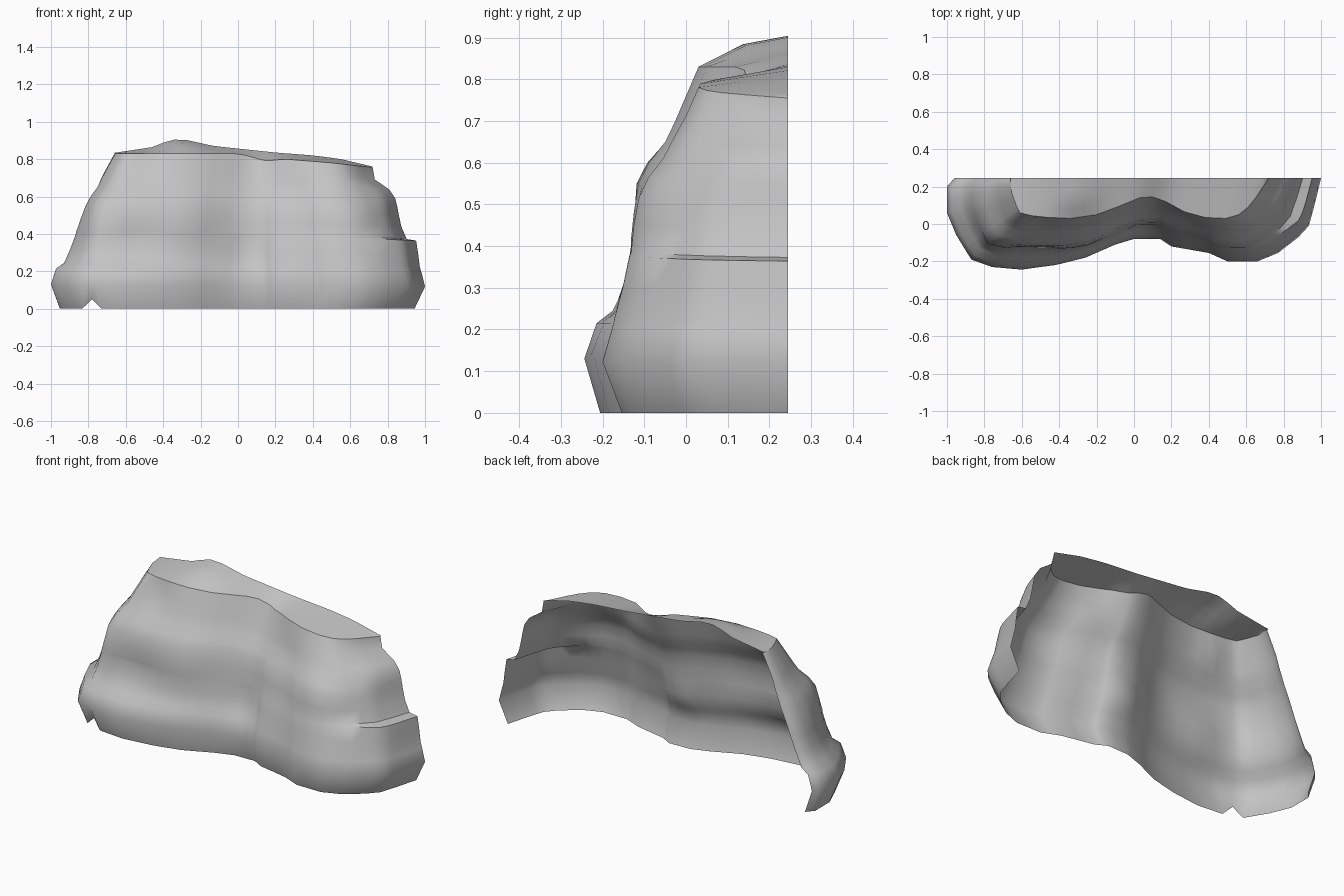
import bpy, bmesh, math

old = bpy.data.objects.get("Cube")
if old:
    bpy.data.objects.remove(old)


def lerp(a, b, t):
    return a + (b - a) * t


def clamp(t):
    return max(0, min(1, t))


def curve(points, x):
    """Piecewise linear height lookup."""
    for (x0, z0), (x1, z1) in zip(points, points[1:]):
        if x <= x1:
            return lerp(z0, z1, clamp((x - x0) / (x1 - x0)))
    return points[-1][1]


# Foot outline and matching top rim outline, walked along the front
FOOT = [(-.96, .245), (-1, .2), (-1, .06), (-.95, -.06), (-.87, -.19), (-.76, -.23),
        (-.6, -.245), (-.42, -.22), (-.26, -.18), (-.1, -.11), (0, -.08), (.14, -.08),
        (.2, -.12), (.4, -.155), (.5, -.2), (.66, -.2), (.77, -.155), (.88, -.07),
        (.935, -.01), (.965, .1), (1, .245)]
RIM = [(-.65, .245), (-.66, .22), (-.655, .17), (-.63, .1), (-.61, .06), (-.55, .045),
       (-.46, .035), (-.34, .03), (-.2, .05), (-.08, .095), (.03, .14), (.1, .145),
       (.17, .12), (.27, .065), (.38, .035), (.49, .03), (.56, .05), (.61, .09),
       (.65, .14), (.69, .2), (.72, .245)]
RIM_Z = [(-.65, .83), (0, .83), (.15, .79), (.25, .8), (.5, .78), (.72, .755)]
BACK_Z = [(-.65, .835), (-.42, .87), (-.13, .87), (.2, .835), (.4, .82), (.55, .8),
          (.72, .76)]
HUMP_Z = [(-.43, 0), (-.37, .035), (-.28, .033), (-.13, 0)]

# Height, then inward lean at the left end, left front, right front and right end
LEVELS = [(0, .14, .14, .2, .2), (.13, 0, 0, 0, 0), (.215, .08, .08, .1, .07),
          (.245, .21, .2, .13, .1), (.32, .32, .28, .22, .13), (.4, .43, .34, .31, .17),
          (.41, .44, .34, .33, .35), (.48, .53, .39, .38, .45), (.55, .63, .44, .44, .5),
          (.6, .69, .54, .53, .53), (.65, .75, .69, .67, .57), (.7, .8, .78, .76, .68),
          (.76, .89, .88, .88, .96), (.83, 1, 1, 1, 1)]

# Hollows and bulges: x, z, radius, depth
DENTS = [(-.55, .36, .13, .03), (-.5, .74, .07, .025), (.05, .3, .08, .025),
         (-.25, .5, .14, -.015), (.55, .5, .15, -.015), (.3, .62, .1, .02)]


def refine(points):
    out = []
    for a, b in zip(points, points[1:]):
        out += [a, ((a[0] + b[0]) / 2, (a[1] + b[1]) / 2)]
    return out + [points[-1]]


foot, rim = refine(FOOT), refine(RIM)
last = len(foot) - 1

bm = bmesh.new()
rows = []

# Leaning rock wall
for height, left_end, left, right, right_end in LEVELS:
    row = []
    for i, (f, r) in enumerate(zip(foot, rim)):
        t = lerp(left, right, clamp((i - 15) / 10))
        t = lerp(t, left_end, clamp(1 - i / 8))
        t = lerp(t, right_end, clamp(1.5 - (last - i) / 6))
        x, y = lerp(f[0], r[0], t), lerp(f[1], r[1], t)
        z = height * curve(RIM_Z, r[0]) / LEVELS[-1][0]
        if 6 < i < last - 6 and height < .8:
            for dx, dz, radius, depth in DENTS:
                y += depth * math.exp(-((x - dx) ** 2 + (z - dz) ** 2) / radius ** 2)
        row.append(bm.verts.new((x, y, z)))
    rows.append(row)
lip = rows[-1]

# Small chip in the bottom edge
rows[0][9].co.x = -.78
rows[0][9].co.z = .05

# Top surface sloping up to the open back, with a low hump
for s in (.25, .5, .75, 1):
    row = []
    for r in rim:
        z = lerp(curve(RIM_Z, r[0]), curve(BACK_Z, r[0]), s)
        z += curve(HUMP_Z, r[0]) * clamp(s * 2)
        row.append(bm.verts.new((r[0], lerp(r[1], .245, s), z)))
    rows.append(row)

for low, high in zip(rows, rows[1:]):
    for i in range(last):
        bm.faces.new((low[i], low[i + 1], high[i + 1], high[i]))

# Crisp edge around the top
for a, b in zip(lip, lip[1:]):
    bm.edges.get((a, b)).smooth = False
bmesh.ops.remove_doubles(bm, verts=bm.verts[:], dist=.0005)

mesh = bpy.data.meshes.new("rock_cliff")
bm.to_mesh(mesh)
bm.free()
rock = bpy.data.objects.new("rock_cliff", mesh)
bpy.context.collection.objects.link(rock)

# Stone colour
stone = bpy.data.materials.new("grey_stone")
stone.use_nodes = True
grey = (.55, .55, .55, 1)
stone.diffuse_color = grey
stone.node_tree.nodes["Principled BSDF"].inputs["Base Color"].default_value = grey
mesh.materials.append(stone)

bpy.ops.object.select_all(action='DESELECT')
rock.select_set(True)
bpy.context.view_layer.objects.active = rock
bpy.ops.object.shade_smooth_by_angle(angle=math.radians(50), keep_sharp_edges=True)
